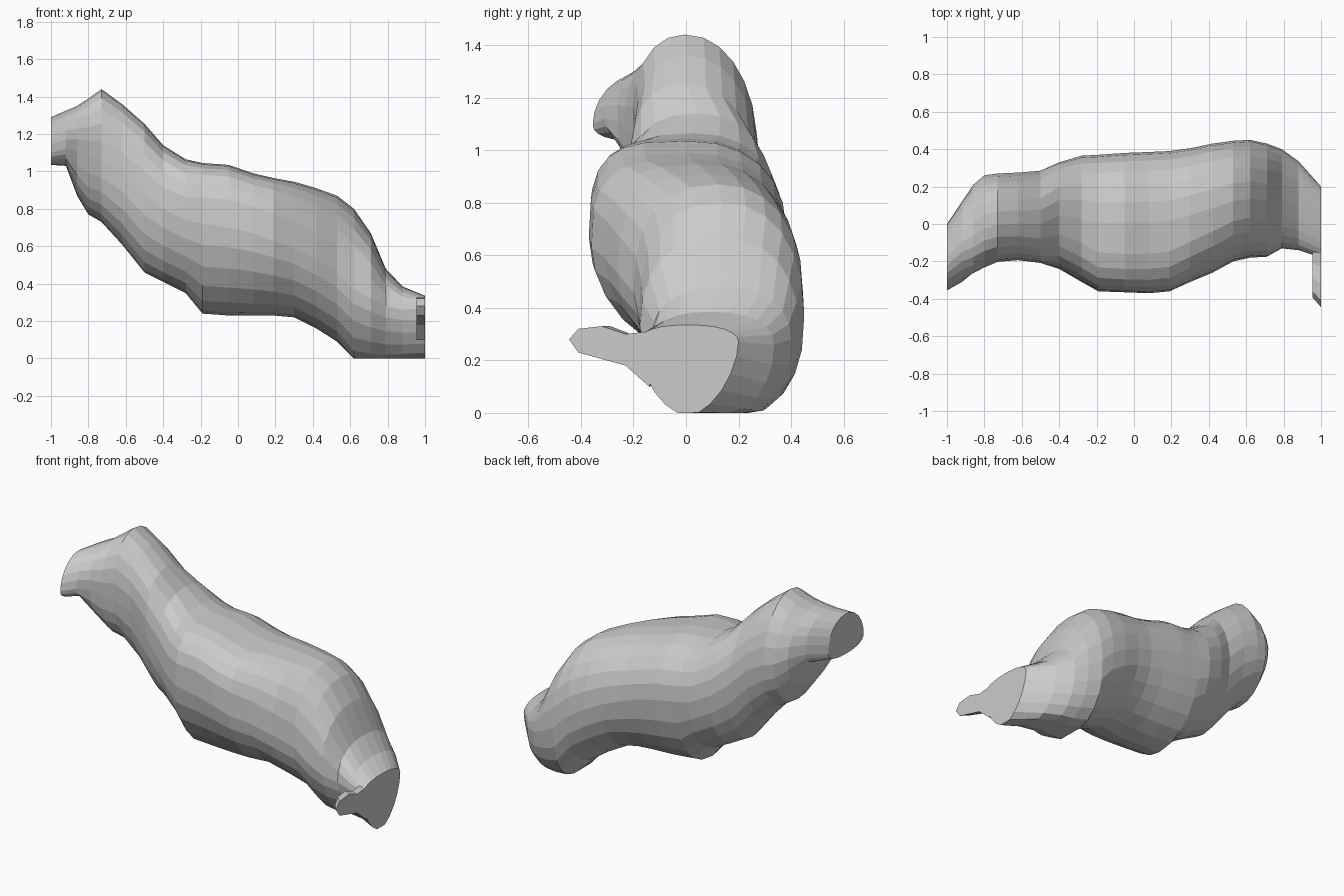
import bpy, bmesh
from math import sin, cos, pi

SIDES = 24

# Cross-sections along x: x, y min, y max, z min, z widest, z max
SECTIONS = [
    (-1.00, -0.355, 0.00, 1.035, 1.10, 1.29),
    (-0.92, -0.31, 0.12, 1.03, 1.12, 1.325),
    (-0.86, -0.26, 0.21, 0.87, 1.11, 1.35),
    (-0.80, -0.23, 0.26, 0.77, 1.08, 1.39),
    (-0.73, -0.20, 0.27, 0.73, 1.06, 1.44),
    (-0.62, -0.19, 0.275, 0.61, 1.00, 1.36),
    (-0.50, -0.205, 0.285, 0.46, 0.88, 1.255),
    (-0.40, -0.24, 0.33, 0.41, 0.80, 1.14),
    (-0.28, -0.31, 0.365, 0.35, 0.74, 1.065),
    (-0.19, -0.36, 0.37, 0.24, 0.72, 1.045),
    (-0.05, -0.365, 0.38, 0.23, 0.70, 1.035),
    (0.08, -0.37, 0.385, 0.23, 0.67, 0.99),
    (0.19, -0.36, 0.39, 0.23, 0.63, 0.965),
    (0.30, -0.31, 0.405, 0.22, 0.59, 0.945),
    (0.42, -0.26, 0.43, 0.16, 0.53, 0.91),
    (0.53, -0.20, 0.445, 0.09, 0.46, 0.87),
    (0.62, -0.18, 0.45, -0.02, 0.37, 0.80),
    (0.71, -0.175, 0.43, -0.03, 0.32, 0.67),
    (0.79, -0.13, 0.40, -0.03, 0.28, 0.48),
    (0.88, -0.14, 0.335, -0.02, 0.26, 0.385),
    (1.00, -0.18, 0.20, -0.01, 0.27, 0.335),
]

# Roundness along x: x, upper front, lower front, lower back (small = boxy)
ROUNDNESS = [
    (-1.00, 1.05, 0.80, 0.90), (-0.73, 0.95, 0.95, 0.90),
    (-0.30, 0.75, 1.00, 0.92), (-0.15, 0.58, 1.10, 0.92),
    (0.20, 0.62, 1.10, 0.92), (0.50, 0.80, 1.10, 0.90),
    (0.65, 0.85, 1.20, 0.80), (0.88, 0.85, 1.20, 0.95),
    (1.00, 0.85, 1.10, 1.20)]

# Flat outline (y, z) of the cut end with its thin side flap
FLAP = [(-.445, .28), (-.41, .32), (-.32, .33), (-.23, .30), (-.14, .31),
        (-.10, .22), (-.14, .10), (-.23, .18), (-.41, .23)]


def roundness(x):
    for a, b in zip(ROUNDNESS, ROUNDNESS[1:]):
        if x <= b[0]:
            t = (x - a[0]) / (b[0] - a[0])
            return [u + (v - u) * t for u, v in zip(a[1:], b[1:])]


def power(v, p):
    return abs(v) ** p * (1 if v >= 0 else -1)


def ring(x, y0, y1, z0, zw, z1):
    uf, lf, lb = roundness(x)
    lean = -0.04 if -0.9 < x < -0.45 else 0
    pts = []
    for i in range(SIDES):
        a = 2 * pi * i / SIDES
        c, s = cos(a), sin(a)
        upper, front = s >= 0, c < 0
        p = (uf if front else 0.9) if upper else (lf if front else lb)
        y = (y0 + y1) / 2 + (y1 - y0) / 2 * power(c, p) + lean * max(s, 0)
        z = zw + ((z1 - zw) if upper else (zw - z0)) * power(s, p)
        pts.append((x, y, max(z, 0)))
    return pts


def loft(name, rings):
    bm = bmesh.new()
    rows = [[bm.verts.new(p) for p in r] for r in rings]
    n = len(rows[0])
    for a, b in zip(rows, rows[1:]):
        for i in range(n):
            j = (i + 1) % n
            bm.faces.new((a[i], a[j], b[j], b[i]))
    bm.faces.new(rows[0])
    bm.faces.new(rows[-1])
    bmesh.ops.recalc_face_normals(bm, faces=bm.faces)
    mesh = bpy.data.meshes.new(name)
    bm.to_mesh(mesh)
    bm.free()
    obj = bpy.data.objects.new(name, mesh)
    bpy.context.collection.objects.link(obj)


# Slanted body, from the raised cut end to the foot
loft("body", [ring(*s) for s in SECTIONS])

# Thin flap at the side of the foot, tapering inward
inner = [(0.955, -.1 + (y + .1) * 0.85, z) for y, z in FLAP]
loft("side_flap", [inner, [(1.0, y, z) for y, z in FLAP]])
